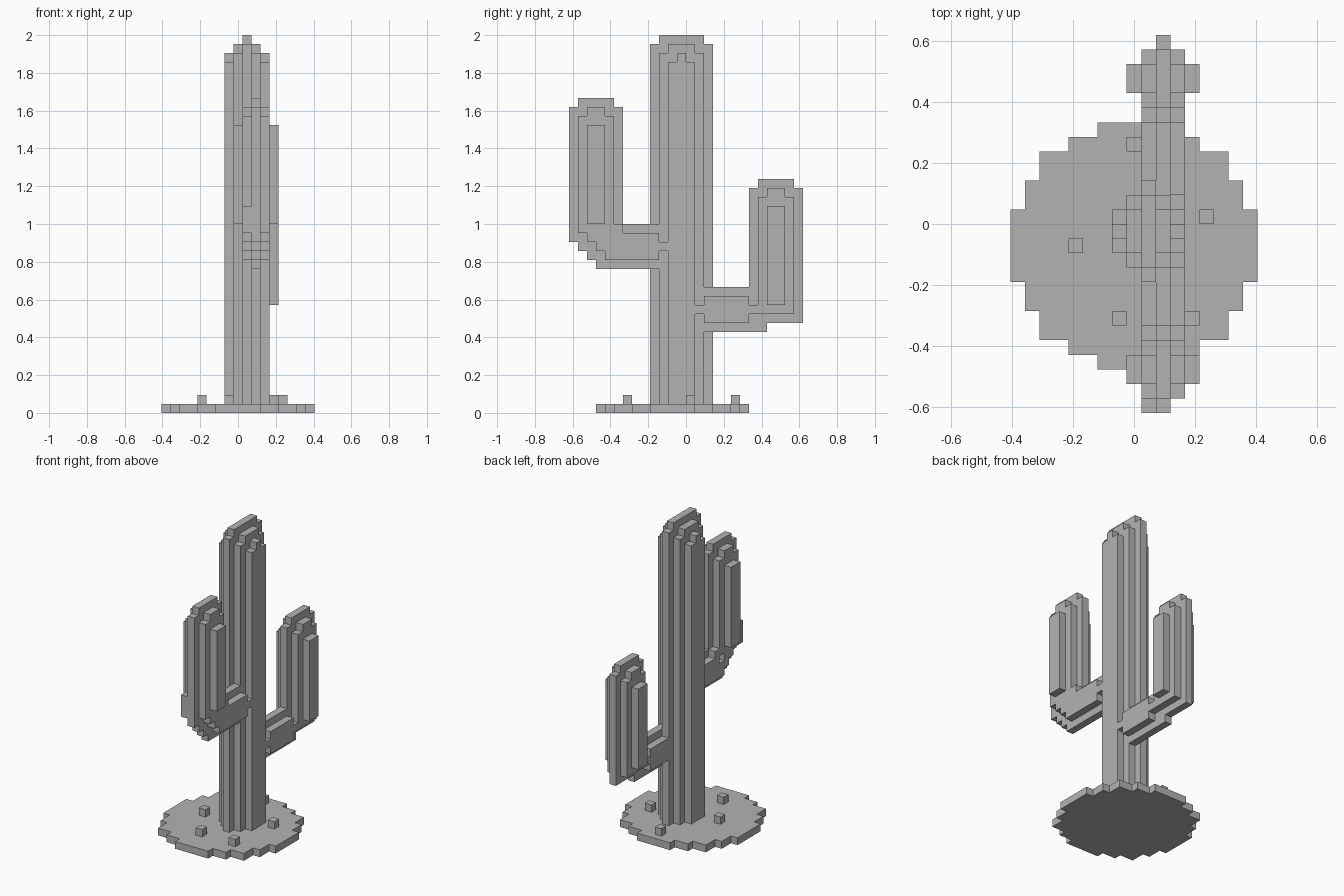
import bpy, bmesh
from mathutils import Vector

old = bpy.data.objects.get("Cube")
if old:
    bpy.data.objects.remove(old, do_unlink=True)

VOXEL = 2 / 42
ORIGIN = Vector((8.5, 13, 0))

grey = bpy.data.materials.new("plain grey")
grey.use_nodes = True
grey.diffuse_color = (0.45, 0.45, 0.45, 1)
grey.node_tree.nodes["Principled BSDF"].inputs["Base Color"].default_value = grey.diffuse_color


def box(xs, ys, zs):
    """Cells of a block; each range is (first, end)."""
    return {(x, y, z) for x in range(*xs) for y in range(*ys) for z in range(*zs)}


def slab(x, ys, zs):
    return box((x, x + 1), ys, zs)


def rounded(x, y0, y1, z0, z1):
    """Upright rib whose two top corners are stepped down by one cell."""
    return slab(x, (y0, y1), (z0, z1 - 1)) | slab(x, (y0 + 1, y1 - 1), (z0, z1))


def mirrored(cells, centre):
    return cells | {(2 * centre - x, y, z) for x, y, z in cells}


# Round sand base
base = {(x, y, 0) for x in range(17) for y in range(3, 20)
        if (x - 8) ** 2 + (y - 11) ** 2 <= 72}

# Ribbed trunk: three nested layers around the middle rib
trunk = rounded(9, 9, 16, 1, 42)
for step in (1, 2):
    trunk |= mirrored(rounded(9 + step, 9 + step, 16 - step, 1, 42 - step), 9)

# Front arm: middle rib, side ribs with a stepped elbow, outer ribs
front_arm = rounded(10, 0, 6, 19, 35) | slab(10, (3, 10), (16, 21))
for step in (1, 2):
    front_arm |= slab(10, (step, 6), (19 - step, 20))
side = rounded(11, 1, 5, 20, 34) | slab(11, (4, 10), (17, 20))
side |= slab(11, (2, 6), (19, 21)) | slab(11, (3, 5), (18, 20)) | slab(11, (10, 11), (18, 19))
front_arm |= mirrored(side | slab(12, (2, 4), (21, 32)), 10)
front_arm |= slab(9, (0, 1), (20, 23))
front_arm.discard((9, 4, 19))

# Back arm
back_arm = rounded(10, 20, 26, 10, 26) | slab(10, (15, 22), (9, 14))
side = rounded(11, 21, 25, 11, 25) | slab(11, (15, 20), (10, 13))
side |= slab(11, (20, 21), (11, 12)) | slab(11, (14, 15), (11, 12))
back_arm |= mirrored(side | slab(12, (22, 24), (12, 23)), 10)

# Scattered pebbles
pebbles = {(x, y, 1) for x, y in ((4, 11), (7, 6), (12, 6), (13, 13), (8, 18))}

parts = {
    "sand_base": base,
    "trunk": trunk,
    "front_arm": front_arm - trunk,
    "back_arm": back_arm - trunk,
    "pebbles": pebbles,
}
solid = set().union(*parts.values())


def build(name, cells):
    """Skin the cells, leaving out faces buried in the model."""
    bm = bmesh.new()
    verts = {}

    def vert(p):
        key = tuple(round(c) for c in p)
        if key not in verts:
            verts[key] = bm.verts.new((Vector(key) - ORIGIN) * VOXEL)
        return verts[key]

    for cell in sorted(cells):
        centre = Vector(cell) + Vector((0.5, 0.5, 0.5))
        for axis in range(3):
            for sign in (-1, 1):
                n = Vector((0, 0, 0))
                n[axis] = sign
                if tuple(int(c) for c in Vector(cell) + n) in solid:
                    continue
                u = Vector((0, 0, 0))
                u[(axis + 1) % 3] = 1
                v = n.cross(u)
                corners = (-u - v, u - v, u + v, v - u)
                bm.faces.new([vert(centre + (n + c) / 2) for c in corners])
    # Merge the flat cell faces into large panels
    bmesh.ops.dissolve_limit(bm, angle_limit=0.01, verts=bm.verts[:], edges=bm.edges[:])
    mesh = bpy.data.meshes.new(name)
    bm.to_mesh(mesh)
    bm.free()
    mesh.materials.append(grey)
    bpy.context.collection.objects.link(bpy.data.objects.new(name, mesh))


for part_name, part_cells in parts.items():
    build(part_name, part_cells)
